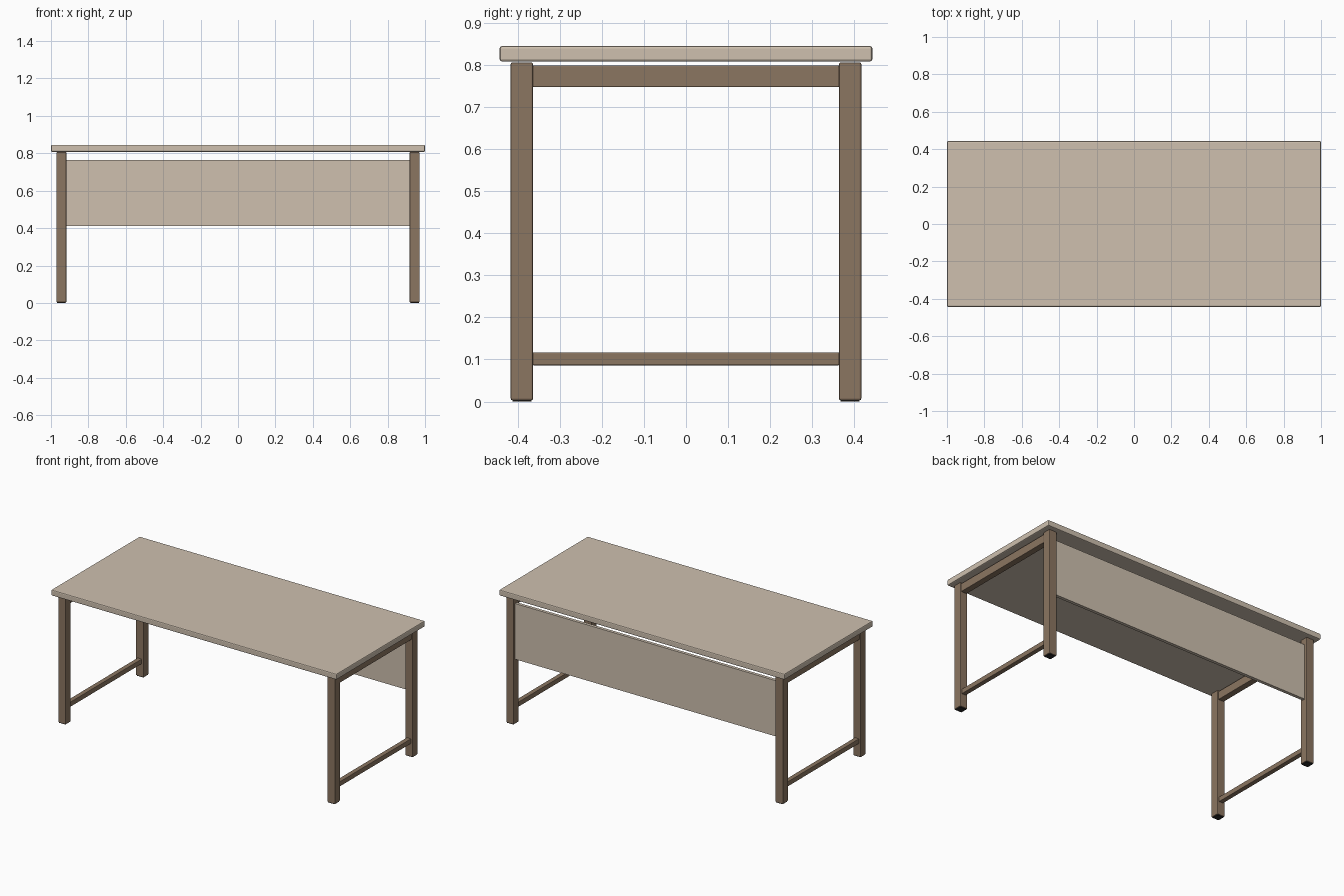
import bpy

if "Cube" in bpy.data.objects:
    bpy.data.objects.remove(bpy.data.objects["Cube"])


def material(name, rgb):
    m = bpy.data.materials.new(name)
    m.diffuse_color = (*rgb, 1)
    m.use_nodes = True
    m.node_tree.nodes["Principled BSDF"].inputs["Base Color"].default_value = m.diffuse_color
    return m


laminate = material("laminate", (0.62, 0.53, 0.43))
frame = material("frame", (0.26, 0.18, 0.12))
rubber = material("rubber", (0.02, 0.02, 0.02))


def box(name, lo, hi, mat, bevel=0.0, segments=2):
    """Box between two corners, with optional rounded edges."""
    bpy.ops.mesh.primitive_cube_add(
        size=1, location=[(a + b) / 2 for a, b in zip(lo, hi)])
    ob = bpy.context.object
    ob.name = name
    ob.scale = [b - a for a, b in zip(lo, hi)]
    bpy.ops.object.transform_apply(location=False, rotation=False, scale=True)
    ob.data.materials.append(mat)
    if bevel:
        mod = ob.modifiers.new("rounded_edges", 'BEVEL')
        mod.width = bevel
        mod.segments = segments
    return ob


def centred(name, x, y, size_x, size_y, z0, z1, mat, bevel=0.0):
    """Box centred on x, y and spanning z0 to z1."""
    return box(name, (x - size_x / 2, y - size_y / 2, z0),
               (x + size_x / 2, y + size_y / 2, z1), mat, bevel)


LEG_X, LEG_Y, LEG = 0.944, 0.39, 0.053

# Desktop
box("desktop", (-1, -0.443, 0.808), (1, 0.443, 0.845), laminate, 0.006)

# Modesty panel between the back legs
box("modesty_panel", (-0.918, 0.38, 0.41), (0.918, 0.40, 0.763), laminate)

for sx, side in ((-1, "left"), (1, "right")):
    x = sx * LEG_X
    # Legs with thin foot pads
    for sy, end in ((-1, "front"), (1, "back")):
        y = sy * LEG_Y
        centred(f"{end}_{side}_leg", x, y, LEG, LEG, 0.003, 0.806, frame, 0.004)
        centred(f"{end}_{side}_foot", x, y, 0.045, 0.045, 0, 0.006, rubber)
    # Side rails
    span = 2 * LEG_Y - LEG + 0.002
    centred(f"{side}_top_rail", x, 0, 0.04, span, 0.747, 0.799, frame, 0.003)
    centred(f"{side}_bottom_rail", x, 0, 0.03, span, 0.086, 0.117, frame, 0.003)
